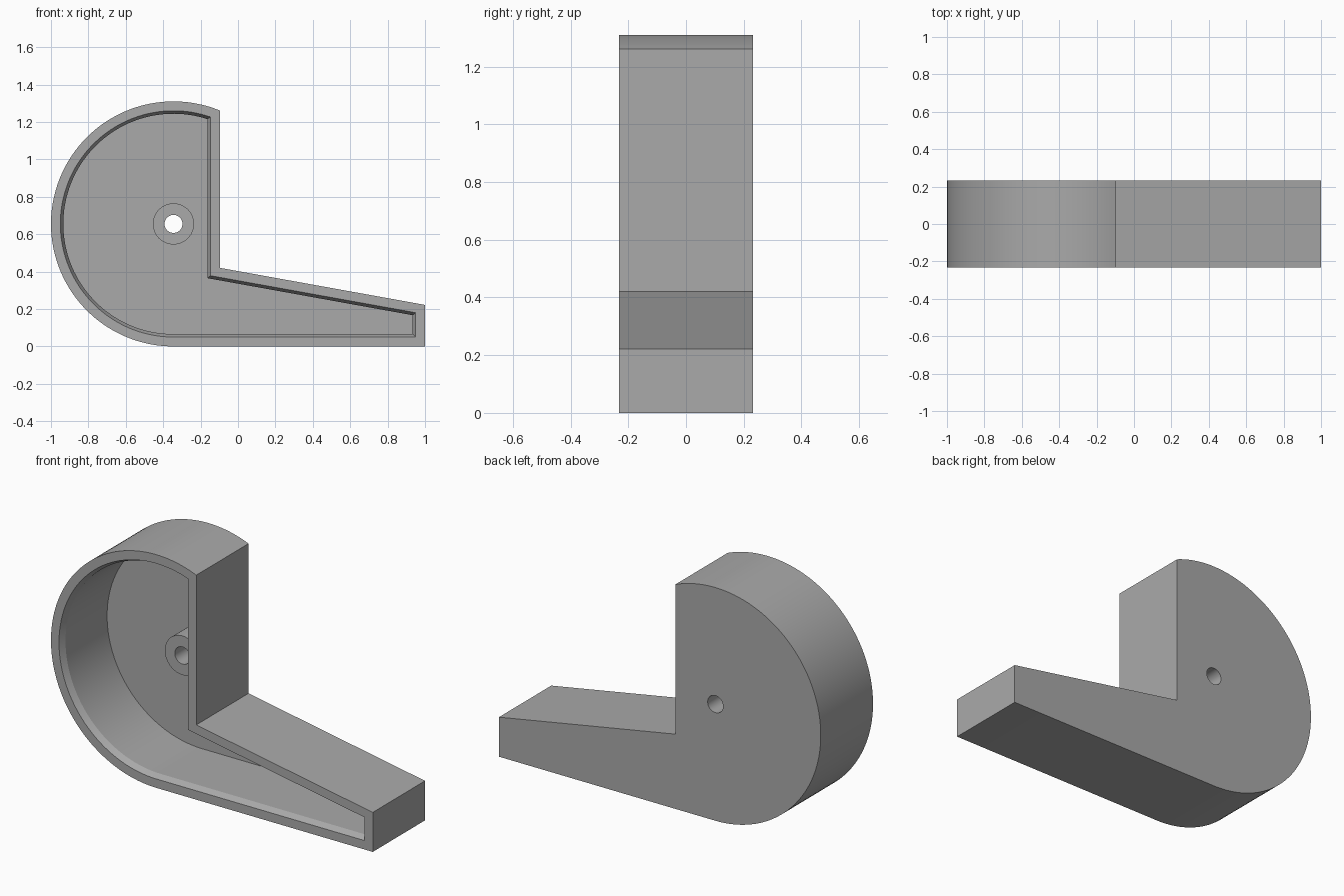
import bpy, bmesh, math
from mathutils import Matrix

cube = bpy.data.objects.get("Cube")
if cube:
    bpy.data.objects.remove(cube, do_unlink=True)

# Main dimensions
CX, CZ, R = -0.345, 0.655, 0.655      # round body
FRONT, BACK = -0.232, 0.232
STEP_X, STEP_Z, TIP_Z = -0.097, 0.42, 0.222
LIP, WALL, CHAMFER = 0.05, 0.066, 0.035
FLOOR = BACK - 0.06                   # inside of the back wall
ARC_STEPS = 80

grey = bpy.data.materials.new("plain grey")
grey.use_nodes = True
grey.diffuse_color = (0.4, 0.4, 0.4, 1)
grey.node_tree.nodes["Principled BSDF"].inputs["Base Color"].default_value = grey.diffuse_color


def outline(inset):
    """Side profile moved inward by inset: round body plus tapered spout."""
    r, x = R - inset, STEP_X - inset
    slope = (TIP_Z - STEP_Z) / (1 - STEP_X)
    drop = inset * math.hypot(1, slope)

    def slant(px):
        return STEP_Z + slope * (px - STEP_X) - drop

    start = math.acos((x - CX) / r)
    end = 1.5 * math.pi
    angles = [start + (end - start) * i / ARC_STEPS for i in range(ARC_STEPS + 1)]
    points = [(CX + r * math.cos(a), CZ + r * math.sin(a)) for a in angles]
    tip = 1 - inset
    return points + [(tip, inset), (tip, slant(tip)), (x, slant(x))]


def finish(bm, name):
    bmesh.ops.recalc_face_normals(bm, faces=bm.faces)
    mesh = bpy.data.meshes.new(name)
    bm.to_mesh(mesh)
    bm.free()
    mesh.materials.append(grey)
    obj = bpy.data.objects.new(name, mesh)
    bpy.context.collection.objects.link(obj)
    return obj


def cylinder(name, radius, y0, y1):
    bm = bmesh.new()
    place = Matrix.Translation((CX, (y0 + y1) / 2, CZ)) @ Matrix.Rotation(math.pi / 2, 4, "X")
    bmesh.ops.create_cone(bm, cap_ends=True, segments=48, radius1=radius,
                          radius2=radius, depth=y1 - y0, matrix=place)
    return finish(bm, name)


def combine(target, tool, operation):
    tool.hide_render = True
    mod = target.modifiers.new(operation.lower(), "BOOLEAN")
    mod.operation, mod.object, mod.solver = operation, tool, "EXACT"
    bpy.context.view_layer.objects.active = target
    bpy.ops.object.modifier_apply(modifier=mod.name)
    bpy.data.objects.remove(tool, do_unlink=True)


# Open-fronted shell: rings from the outer back, round the rim, to the inner floor
bm = bmesh.new()
sections = [(0, BACK), (0, FRONT), (LIP, FRONT), (WALL, FRONT + CHAMFER), (WALL, FLOOR)]
rings = [[bm.verts.new((x, y, z)) for x, z in outline(inset)] for inset, y in sections]
for a, b in zip(rings, rings[1:]):
    for i in range(len(a)):
        j = (i + 1) % len(a)
        bm.faces.new((a[i], a[j], b[j], b[i]))
bm.faces.new(rings[0])
bm.faces.new(rings[-1])
housing = finish(bm, "housing")

# Centre boss and through hole
combine(housing, cylinder("boss", 0.11, 0.0, FLOOR + 0.02), "UNION")
combine(housing, cylinder("hole_cutter", 0.048, FRONT, BACK + 0.1), "DIFFERENCE")

# Smooth curves, keeping the chamfer and corners crisp
bpy.ops.object.select_all(action="DESELECT")
housing.select_set(True)
bpy.context.view_layer.objects.active = housing
bpy.ops.object.shade_smooth_by_angle(angle=math.radians(18))
